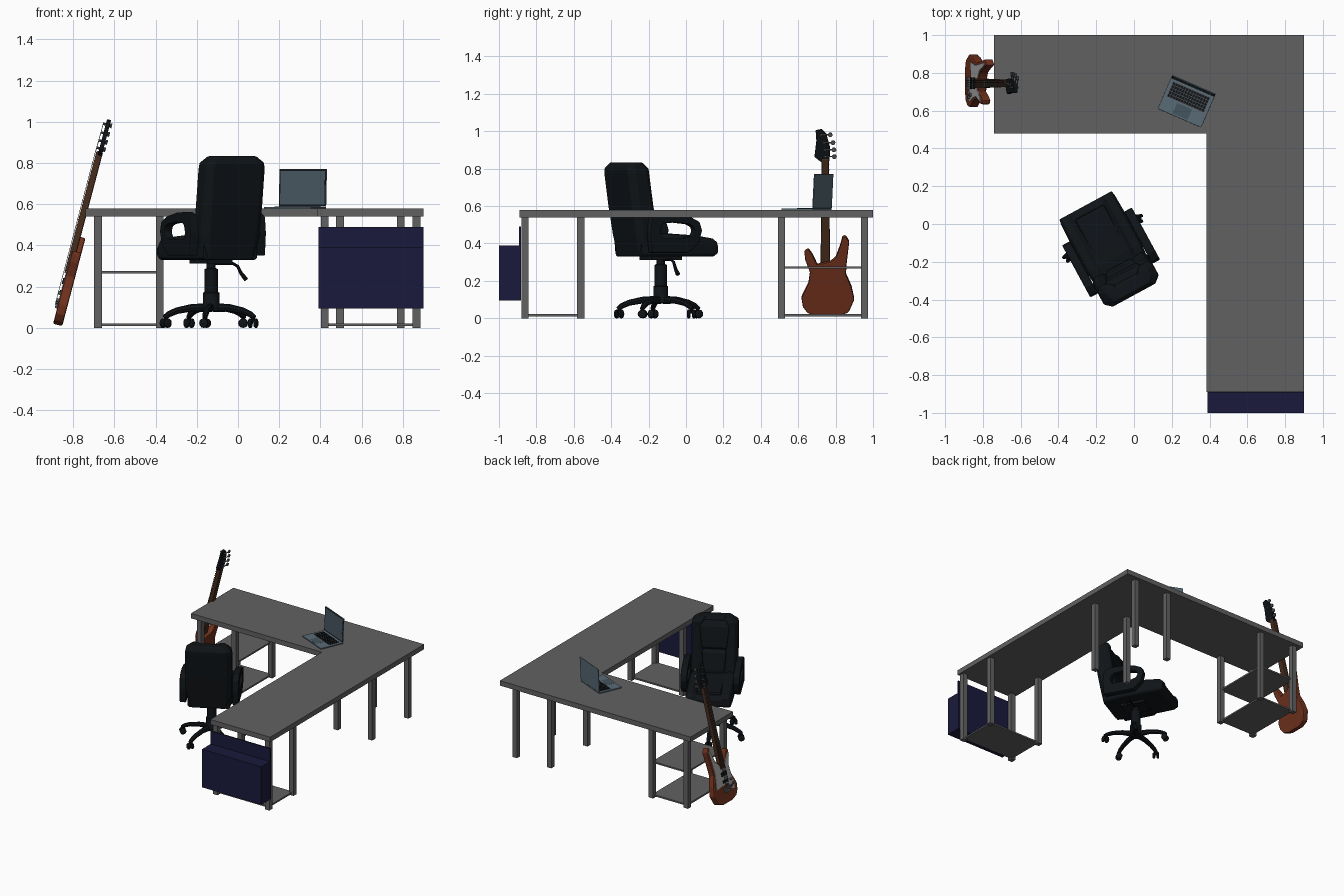
import bpy, bmesh
from math import radians, sin, cos, pi
from mathutils import Matrix, Vector

if "Cube" in bpy.data.objects:
    bpy.data.objects.remove(bpy.data.objects["Cube"])

I = Matrix.Identity(4)


def mat(name, r, g, b):
    m = bpy.data.materials.new(name)
    m.diffuse_color = (r, g, b, 1)
    m.use_nodes = True
    m.node_tree.nodes["Principled BSDF"].inputs["Base Color"].default_value = m.diffuse_color
    return m


DESK = mat("dark_grey", .12, .12, .12)
NAVY = mat("navy", .01, .01, .045)
BLACK = mat("black", .005, .007, .009)
STEEL = mat("blue_grey", .10, .15, .18)
SCREEN = mat("screen_blue", .06, .09, .11)
RED = mat("red_wood", .16, .03, .012)
BROWN = mat("neck_brown", .06, .025, .012)
PALE = mat("pale_grey", .4, .4, .4)
METAL = mat("metal", .1, .1, .1)


def finish(name, bm, m, M=I, bevel=0, smooth=False):
    bmesh.ops.recalc_face_normals(bm, faces=bm.faces)
    me = bpy.data.meshes.new(name)
    bm.to_mesh(me)
    bm.free()
    ob = bpy.data.objects.new(name, me)
    bpy.context.collection.objects.link(ob)
    ob.matrix_world = M
    me.materials.append(m)
    if bevel:
        b = ob.modifiers.new("bevel", 'BEVEL')
        b.width, b.segments = bevel, 2
    if smooth:
        bpy.context.view_layer.objects.active = ob
        ob.select_set(True)
        bpy.ops.object.shade_smooth_by_angle(angle=radians(40))
        ob.select_set(False)
    return ob


def boxes(name, spans, m, M=I, bevel=0):
    """Each span is (x0, x1, y0, y1, z0, z1); all go in one object."""
    bm = bmesh.new()
    for x0, x1, y0, y1, z0, z1 in spans:
        T = Matrix.Translation(((x0+x1)/2, (y0+y1)/2, (z0+z1)/2)) @ Matrix.Diagonal((x1-x0, y1-y0, z1-z0, 1))
        bmesh.ops.create_cube(bm, size=1, matrix=T)
    return finish(name, bm, m, M, bevel)


def loft(name, rings, m, M=I, closed=False, bevel=0, smooth=False):
    bm = bmesh.new()
    vs = [[bm.verts.new(p) for p in r] for r in rings]
    n = len(rings[0])
    for a, b in zip(vs, vs[1:] + (vs[:1] if closed else [])):
        for i in range(n):
            bm.faces.new((a[i], a[(i+1) % n], b[(i+1) % n], b[i]))
    if not closed:
        bm.faces.new(vs[0])
        bm.faces.new(vs[-1])
    return finish(name, bm, m, M, bevel, smooth)


def prism(name, pts, z0, z1, m, M=I, bevel=0):
    return loft(name, [[(x, y, z) for x, y in pts] for z in (z0, z1)], m, M, bevel=bevel)


def lathe(name, prof, m, M=I, n=16):
    return loft(name, [[(r*cos(2*pi*i/n), r*sin(2*pi*i/n), z) for i in range(n)] for r, z in prof],
                m, M, smooth=True)


def tube(name, pts, r, m, M=I, n=8):
    """Round rod along a path, with one radius per point or one for all."""
    pts = [Vector(p) for p in pts]
    rs = r if isinstance(r, list) else [r]*len(pts)
    rings = []
    for i, p in enumerate(pts):
        d = pts[min(i+1, len(pts)-1)] - pts[max(i-1, 0)]
        q = d.to_track_quat('Z', 'Y')
        rings.append([p + q @ Vector((rs[i]*cos(2*pi*k/n), rs[i]*sin(2*pi*k/n), 0)) for k in range(n)])
    return loft(name, rings, m, M, smooth=True)


# Desk: L-shaped top, legs and shelves
prism("desk_top", [(-.74, .48), (.385, .48), (.385, -.89), (.90, -.89), (.90, 1), (-.74, 1)], .54, .578, DESK)
h = .019
for label, xs, ys in (("left", (-.68, -.38), (.511, .955)), ("corner", (.495, .79), (.511, .955)),
                      ("front", (.421, .866), (-.861, -.563))):
    boxes(label + "_legs", [(x-h, x+h, y-h, y+h, 0, .545) for x in xs for y in ys], DESK)
boxes("left_shelves", [(-.68, -.38, .511, .955, z, z+.012) for z in (.01, .265)], DESK)
boxes("front_shelf", [(.421, .866, -.861, -.563, .01, .022)], DESK)

# Hanging bin with tall back panel
boxes("bin", [(.39, .90, -1, -.889, .095, .39)], NAVY)
boxes("bin_back_panel", [(.39, .90, -.892, -.882, .095, .49)], NAVY)

# Laptop
L = Matrix.Translation((.277, .645, .578)) @ Matrix.Rotation(radians(-23.5), 4, 'Z')
boxes("laptop_base", [(-.125, .125, -.092, .092, 0, .009)], STEEL, L, .002)
boxes("keyboard_well", [(-.108, .108, -.014, .074, .008, .0095)], METAL, L)
boxes("keys", [(-.105+i*.0151, -.092+i*.0151, -.011+j*.0168, .003+j*.0168, .009, .0112)
               for i in range(14) for j in range(5)], BLACK, L)
boxes("touchpad", [(-.043, .043, -.083, -.023, .0085, .0096)], SCREEN, L)
S = L @ Matrix.Translation((0, .087, .01)) @ Matrix.Rotation(radians(-3), 4, 'X')
boxes("laptop_lid", [(-.125, .125, 0, .006, 0, .183)], STEEL, S, .002)
boxes("screen_border", [(-.122, .122, -.001, .001, .004, .180)], BLACK, S)
boxes("screen", [(-.117, .117, -.0018, .001, .010, .174)], SCREEN, S)

# Office chair, local +y faces forward
C = Matrix.Translation((-.13, -.135, 0)) @ Matrix.Rotation(radians(28.5), 4, 'Z')


def back_ring(z, w, fb, ff):
    half = [(.45*w, ff-.014), (.60*w, ff+.004), (.88*w, ff+.008), (w, ff-.018), (w, fb+.03), (.8*w, fb)]
    return [(x, y, z) for x, y in half] + [(-x, y, z) for x, y in reversed(half)]


loft("backrest", [back_ring(*a) for a in (
    (.33, .145, -.20, -.09), (.45, .163, -.222, -.10), (.60, .165, -.248, -.13), (.77, .165, -.272, -.155),
    (.80, .16, -.275, -.157), (.833, .125, -.255, -.18))], BLACK, C, bevel=.006)


def cushion_ring(z, w, y0, y1):
    return [(-w, y0, z), (w, y0, z), (w, y1, z), (-w, y1, z)]


loft("back_cushion_lower", [cushion_ring(*a) for a in ((.43, .06, -.16, -.095), (.46, .075, -.16, -.093),
     (.58, .085, -.17, -.118), (.60, .08, -.17, -.135))], BLACK, C, bevel=.005)
loft("back_cushion_upper", [cushion_ring(*a) for a in ((.60, .08, -.19, -.14), (.62, .088, -.19, -.125),
     (.77, .105, -.2, -.146), (.81, .09, -.2, -.17))], BLACK, C, bevel=.005)


def seat_ring(y, w, zb, zt):
    half = [(.55*w, zt-.012), (.68*w, zt+.004), (.92*w, zt), (w, zt-.025), (w, zb+.012), (.92*w, zb)]
    return [(x, y, z) for x, z in half] + [(-x, y, z) for x, z in reversed(half)]


loft("seat", [seat_ring(*a) for a in ((-.195, .15, .33, .44), (-.05, .165, .33, .452), (.14, .165, .33, .44),
     (.24, .162, .33, .425), (.266, .157, .345, .405))], BLACK, C, bevel=.005)
boxes("seat_cushion", [(-.088, .088, -.12, .225, .38, .437)], BLACK, C, .012)

# Armrest loops: outer and inner outline bridged into a frame
outer = [(-.165, .35), (-.175, .46), (-.165, .54), (-.12, .562), (-.03, .56), (.07, .542), (.125, .515),
         (.14, .47), (.12, .40), (.06, .35)]
inner = [(-.10, .43), (-.115, .46), (-.105, .495), (-.09, .507), (-.03, .512), (.055, .503), (.085, .49),
         (.095, .465), (.08, .44), (.04, .43)]
for side, s in (("left", -1), ("right", 1)):
    a, b = s*.163, s*.21
    loft(side + "_armrest", [[(a, *p) for p in outer], [(b, *p) for p in outer],
                             [(b, *p) for p in inner], [(a, *p) for p in inner]], BLACK, C, True, .007)

# Gas column, seat plate, lever
boxes("seat_plate", [(-.07, .07, -.09, .09, .312, .333)], BLACK, C)
lathe("column", [(.048, .085), (.048, .11), (.04, .12), (.04, .17), (.033, .175), (.033, .285), (.022, .29),
                 (.022, .325)], BLACK, C)
tube("lever", [(0, 0, .312), (.12, 0, .312), (.145, 0, .30), (.165, 0, .265), (.192, 0, .235)],
     [.007, .007, .008, .009, .012], BLACK, C)

# Five-star base with twin-wheel casters
for k in range(5):
    A = C @ Matrix.Rotation(2*pi*k/5, 4, 'Z')
    tube(f"base_arm_{k}", [(0, .02, .098), (0, .10, .097), (0, .17, .083), (0, .21, .066), (0, .232, .05)],
         [.022, .018, .016, .015, .012], BLACK, A)
    tube(f"caster_stem_{k}", [(0, .225, .065), (0, .225, .025)], .008, BLACK, A)
    W = A @ Matrix.Translation((0, .225, .023)) @ Matrix.Rotation(.6*k, 4, 'Z') @ Matrix.Rotation(pi/2, 4, 'Y')
    for z in (-.014, .014):
        lathe(f"caster_wheel_{k}", [(.017, z-.009), (.023, z-.005), (.023, z+.005), (.017, z+.009)], BLACK, W, 12)

# Bass guitar leaning on the desk: local x across, y along neck, z out of the front
t = radians(14.8)
G = Matrix(((0, sin(t), -cos(t), -.878), (-1, 0, 0, .755), (0, cos(t), sin(t), .007), (0, 0, 0, 1)))
prism("guitar_body", [(-.115, .03), (-.145, .10), (-.13, .17), (-.10, .24), (-.105, .31), (-.118, .42),
      (-.10, .447), (-.083, .45), (-.07, .40), (-.045, .33), (-.02, .31), (.03, .30), (.052, .29), (.08, .35),
      (.10, .378), (.122, .365), (.118, .32), (.092, .25), (.10, .19), (.138, .11), (.13, .06), (.105, .025),
      (.05, .008), (-.06, .008)], -.024, .022, RED, G, .008)
prism("pickguard", [(-.105, .13), (-.085, .24), (-.092, .33), (-.10, .42), (-.086, .43), (-.06, .33), (-.02, .29),
      (.045, .28), (.085, .335), (.106, .35), (.102, .31), (.08, .25), (.088, .18), (.11, .12), (.09, .08),
      (.055, .10), (.02, .14), (-.05, .14)], .02, .025, PALE, G)
N = G @ Matrix.Translation((.01, 0, 0))
prism("neck", [(-.026, .27), (.026, .27), (.019, .875), (-.019, .875)], .0, .028, BROWN, N, .006)
prism("fretboard", [(-.026, .26), (.026, .26), (.019, .87), (-.019, .87)], .026, .032, BROWN, N)
boxes("frets", [(-.021, .021, v, v+.003, .03, .0335) for v in [.87-.62*(1-.944**i) for i in range(1, 20)]], METAL, N)
prism("headstock", [(.03, .855), (-.012, .86), (-.016, .93), (.005, 1.01), (.03, 1.035), (.062, 1.028), (.058, .97),
      (.068, .885), (.05, .868)], .002, .022, BLACK, G, .003)
boxes("pickups", [(-.03, .03, .205, .235, .024, .031), (-.03, .03, .155, .175, .024, .031)], BLACK, N)
boxes("bridge", [(-.032, .032, .085, .125, .022, .034)], METAL, N)
tuners = [(.022, 1.008), (.007, .965), (.002, .925), (.0, .888)]
for i, (x, v) in enumerate(tuners):
    tube(f"tuner_post_{i}", [(x+.01, v, -.008), (x+.01, v, .036)], .006, METAL, G)
    tube(f"tuner_shaft_{i}", [(x+.01, v, -.004), (x-.04, v, -.004)], .0035, METAL, G, 6)
    tube(f"tuner_key_{i}", [(x-.038, v, -.009), (x-.038, v, .001)], .013, METAL, G, 6)
    sx = .01 + (i-1.5)*-.011
    tube(f"string_{i}", [(sx, .10, .036), (sx, .86, .0365), (x+.01, v, .034)], .0013, METAL, G, 4)
for i, (x, v) in enumerate(((.07, .16), (.085, .125), (.06, .115))):
    tube(f"control_knob_{i}", [(x, v, .022), (x, v, .037)], .009, METAL, G, 10)
